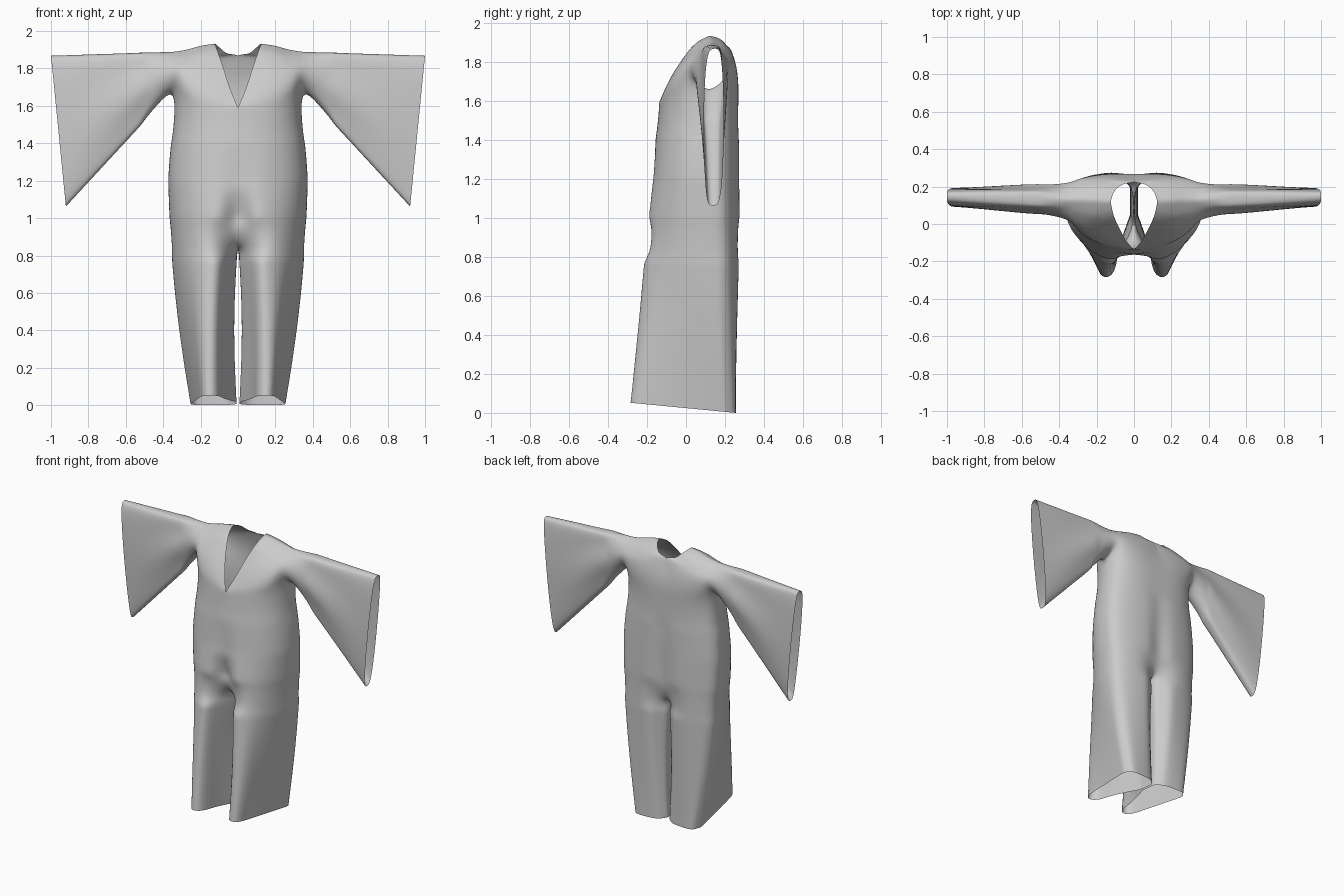
import bpy, bmesh, math
from mathutils import Vector as V

if "Cube" in bpy.data.objects:
    bpy.data.objects.remove(bpy.data.objects["Cube"])

N, M, S, K = 16, 18, 26, 8      # columns round body, rows up chest, sleeve steps, inner-leg strips


def curve(pts, t):
    """Smooth curve through control points, t in 0..1."""
    p = [V(q) for q in pts]
    f = min(max(t, 0), 1) * (len(p) - 1)
    i = min(int(f), len(p) - 2)
    f -= i
    a, b = p[i], p[i + 1]
    m0 = (b - p[i - 1]) / 2 if i > 0 else b - a
    m1 = (p[i + 2] - a) / 2 if i + 2 < len(p) else b - a
    return (a * (2*f**3 - 3*f**2 + 1) + m0 * (f**3 - 2*f**2 + f)
            + b * (3*f**2 - 2*f**3) + m1 * (f**3 - f**2))


def table(rows, z):
    """Piecewise linear lookup in (z, value) rows."""
    for (z0, v0), (z1, v1) in zip(rows, rows[1:]):
        if z <= z1:
            return v0 + (v1 - v0) * max(0, (z - z0) / (z1 - z0))
    return rows[-1][1]


def body_row(z, side):
    """Half a torso section from the centre line (x=0) to the side seam."""
    xs = table([(.88, .362), (1.2, .374), (1.3, .366), (1.5, .343), (1.6, .34)], z)
    ym = table([(.88, .15), (1.2, .13), (1.6, .12)], z)
    rise = table([(1.2, 0), (1.6, .09)], z)
    if side == 'front':
        yc = table([(.88, -.232), (1.2, -.176), (1.6, -.138)], z)
        dip = table([(.88, .2), (1.0, .1), (1.15, .02), (1.4, 0)], z)
        power = table([(.88, 1), (1.2, .85), (1.6, .8)], z)
    else:
        yc = table([(.88, .282), (1.6, .274)], z)
        dip = -table([(.88, .08), (1.0, .03), (1.3, .015), (1.6, .01)], z)
        power = .75
    out = []
    for i in range(N + 1):
        a = math.pi / 2 * i / N
        x = xs * math.sin(a) ** .9
        c = max(math.cos(a), 0) if i < N else 0
        y = ym + (yc - ym) * c ** power + dip * math.exp(-(x / .065) ** 2)
        out.append(V((x, y, z + rise * (i / N) ** 3)))
    return out


def sleeve_point(s, w, side):
    """Sleeve section: s runs shoulder to cuff, w runs bottom to top."""
    bot = V((.34 + .58 * s, .12 + .015 * s, 1.69 - .63 * s))
    top = V((.34 + .66 * s, table([(0, .13), (1, .15)], s),
             table([(0, 1.893), (.4, 1.882), (1, 1.87)], s)))
    tube = min(1, s / .25)
    v = (1 - math.cos(math.pi * w)) / 2 * tube + w * (1 - tube)
    p = bot.lerp(top, v)
    if side == 'front':
        edge = table([(0, .02), (.25, .06), (1, .092)], s)
    else:
        edge = table([(0, .222), (.25, .205), (1, .193)], s)
    f = max(math.sin(math.pi * w), 0) ** (.9 - .4 * tube) if 0 < w < 1 else 0
    p.y += (edge - p.y) * f
    # soft folds fanning out from the armpit
    fade = math.sin(math.pi * s) * f * math.exp(-2 * s)
    p.y += .022 * fade * math.sin(9 * v + 1.5 * s) * (1 if side == 'front' else -1)
    return p


NECK = {
    'front': [(.012, -.125, 1.62), (.045, -.085, 1.70), (.08, -.02, 1.81),
              (.11, .05, 1.895), (.125, .12, 1.935)],
    'back': [(0, .266, 1.70), (0, .245, 1.80), (0, .225, 1.868), (.06, .212, 1.88),
             (.105, .175, 1.918), (.125, .12, 1.935)]}
SHOULDER = [(.125, .12, 1.935), (.2, .125, 1.924), (.27, .13, 1.905), (.34, .13, 1.893)]


def chest_grid(side):
    """Coons patch between torso, neckline, shoulder line and sleeve root."""
    base = body_row(1.6, side)
    base[0].z -= .01 if side == 'front' else 0
    neck = [tuple(base[0])] + NECK[side]
    rows = []
    for j in range(M + 1):
        w = j / M
        left, right = curve(neck, w), sleeve_point(0, w, side)
        row = []
        for i in range(N + 1):
            u = i / N
            top = curve(SHOULDER, u)
            corner = (base[0].lerp(base[N], u)).lerp(V(SHOULDER[0]).lerp(V(SHOULDER[-1]), u), w)
            row.append(left.lerp(right, u) + base[i].lerp(top, w) - corner)
        rows.append(row)
    return rows


HEM = {
    'front': [(.008, .08, 0), (.075, -.06, 0), (.093, -.23, 0), (.14, -.285, 0),
              (.19, -.255, 0), (.215, -.1, 0), (.24, .08, 0), (.255, .2, 0)],
    'back': [(.008, .2, 0), (.06, .243, 0), (.15, .255, 0), (.22, .248, 0), (.255, .2, 0)]}


def leg_rows(side):
    """Blend the hem outline up to the crotch section."""
    if side == 'inner':
        f, b = leg_rows('front'), leg_rows('back')
        return [[p[0].lerp(q[0], k / K) for k in range(K + 1)] for p, q in zip(f, b)]
    top = body_row(.88, side)
    rows = []
    for j in range(25):
        t = j / 24
        row = []
        for i in range(N + 1):
            h = curve(HEM[side], (i / N) ** (.6 if side == 'front' else .8))
            h.z = .052 * (.255 - h.y) / .54
            p = h.lerp(top[i], t)
            p.x += math.sin(math.pi * t) * (.012 * (i / N) ** 2 + .016 * (1 - i / N) ** 4)
            row.append(p)
        rows.append(row)
    return rows


bm = bmesh.new()


def add_grid(rows):
    vs = [[bm.verts.new(p) for p in r] for r in rows]
    for r0, r1 in zip(vs, vs[1:]):
        for i in range(len(r0) - 1):
            bm.faces.new((r0[i], r0[i + 1], r1[i + 1], r1[i]))


# one half of the garment: legs, torso, chest and wide sleeve, front and back
for side in ('front', 'back'):
    add_grid(leg_rows(side))
    torso = [body_row(.88 + .72 * j / 18, side) for j in range(19)]
    if side == 'front':
        torso[-1][0].z -= .01
    add_grid(torso)
    add_grid(chest_grid(side))
    add_grid([[sleeve_point(k / S, j / M, side) for j in range(M + 1)] for k in range(S + 1)])
add_grid(leg_rows('inner'))
bmesh.ops.remove_doubles(bm, verts=bm.verts, dist=.0008)

# mirror to the other half
bmesh.ops.mirror(bm, geom=bm.verts[:] + bm.edges[:] + bm.faces[:], axis='X', merge_dist=.0008)
bmesh.ops.remove_doubles(bm, verts=bm.verts, dist=.0005)

# relax the cloth where torso, chest, legs and sleeves join
for _ in range(14):
    soft = [v for v in bm.verts if not v.is_boundary and abs(v.co.x) < .5
            and (1.42 < v.co.z < 1.86 or .78 < v.co.z < .98)]
    bmesh.ops.smooth_vert(bm, verts=soft, factor=.5,
                          use_axis_x=True, use_axis_y=True, use_axis_z=True)

bmesh.ops.recalc_face_normals(bm, faces=bm.faces)
# the normals should face out of the garment
probe = min(bm.faces, key=lambda f: (f.calc_center_median() - V((.15, -.16, 1.3))).length)
if probe.normal.y > 0:
    bmesh.ops.reverse_faces(bm, faces=bm.faces)

mesh = bpy.data.meshes.new("wide_sleeved_jumpsuit")
bm.to_mesh(mesh)
bm.free()
suit = bpy.data.objects.new("wide_sleeved_jumpsuit", mesh)
bpy.context.collection.objects.link(suit)
sub = suit.modifiers.new("smooth", 'SUBSURF')
sub.levels = sub.render_levels = 1
for p in mesh.polygons:
    p.use_smooth = True
